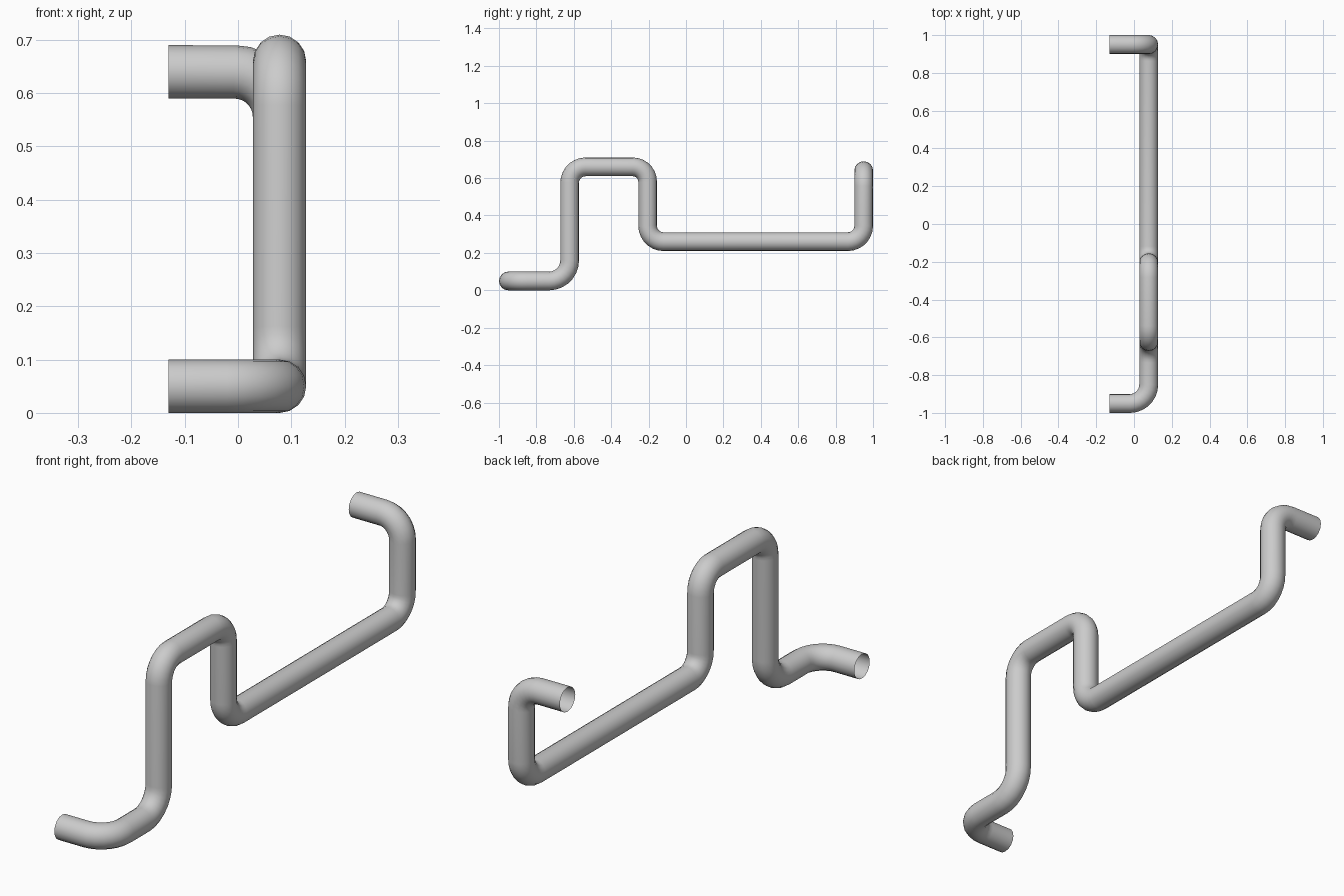
import bpy
from math import sin, cos, pi
from mathutils import Vector

if "Cube" in bpy.data.objects:
    bpy.data.objects.remove(bpy.data.objects["Cube"])

R = 0.05   # pipe radius
X = 0.078  # plane of the main run

# Corner points with bend radius
corners = [
    ((-0.13, -0.95, 0.05), 0),
    ((X, -0.95, 0.05), 0.10),
    ((X, -0.622, 0.05), 0.11),
    ((X, -0.622, 0.66), 0.085),
    ((X, -0.205, 0.66), 0.08),
    ((X, -0.205, 0.26), 0.085),
    ((X, 0.95, 0.26), 0.085),
    ((X, 0.95, 0.64), 0.085),
    ((-0.13, 0.95, 0.64), 0),
]


def arc(prev, corner, nxt, radius, steps=7):
    """Points of a right-angle bend around a corner."""
    a = (prev - corner).normalized() * radius
    b = (nxt - corner).normalized() * radius
    angles = [pi / 2 * i / steps for i in range(steps + 1)]
    return [corner + a * (1 - sin(t)) + b * (1 - cos(t)) for t in angles]


# Rounded path
pts = [Vector(c) for c, _ in corners]
path = [pts[0]]
for i in range(1, len(pts) - 1):
    path += arc(pts[i - 1], pts[i], pts[i + 1], corners[i][1])
path.append(pts[-1])

# Open-ended pipe swept along the path
curve = bpy.data.curves.new("bent_pipe", 'CURVE')
curve.dimensions = '3D'
curve.bevel_depth = R
curve.bevel_resolution = 6
curve.use_fill_caps = False
spline = curve.splines.new('POLY')
spline.points.add(len(path) - 1)
for p, co in zip(spline.points, path):
    p.co = (*co, 1)

pipe = bpy.data.objects.new("bent_pipe", curve)
bpy.context.collection.objects.link(pipe)
bpy.context.view_layer.objects.active = pipe
pipe.select_set(True)
bpy.ops.object.convert(target='MESH')
bpy.ops.object.shade_smooth_by_angle()
